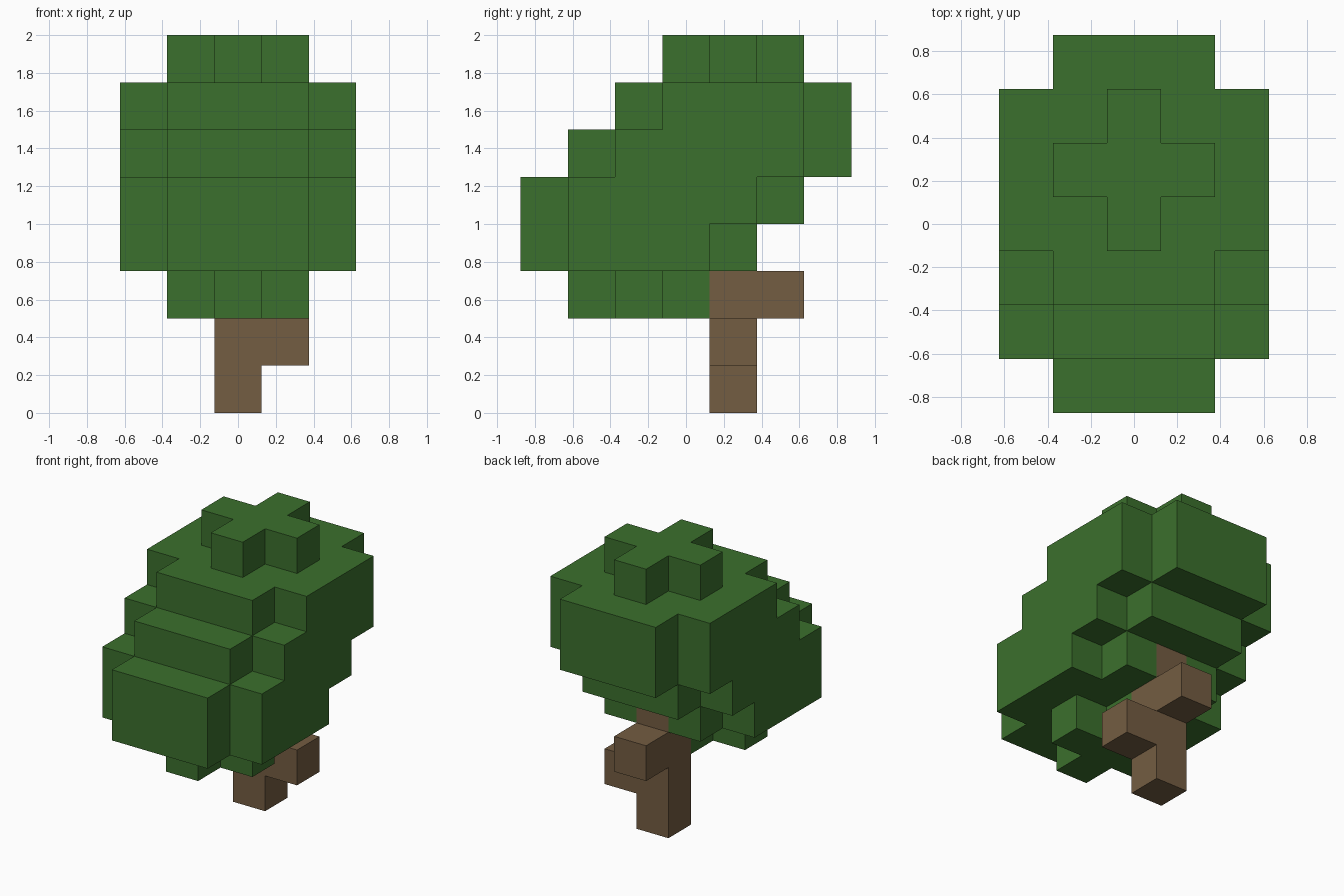
import bpy
import bmesh
from mathutils import Vector

CELL = 0.25

cube = bpy.data.objects.get("Cube")
if cube:
    bpy.data.objects.remove(cube, do_unlink=True)


def make_material(name, rgb):
    mat = bpy.data.materials.new(name)
    mat.use_nodes = True
    mat.diffuse_color = (*rgb, 1)
    mat.node_tree.nodes["Principled BSDF"].inputs["Base Color"].default_value = (*rgb, 1)
    return mat


def disc(y, z):
    """Five-wide square layer with its corners left out."""
    return {(i, y + j, z) for i in range(-2, 3) for j in range(-2, 3)
            if abs(i) + abs(j) < 4}


def plus(y, z):
    """Three-wide cross layer."""
    return {(i, y + j, z) for i in range(-1, 2) for j in range(-1, 2)
            if abs(i) + abs(j) < 2}


def build_blocks(name, cells, solid, mat):
    """Mesh of the block faces not covered by any neighbouring block."""
    bm = bmesh.new()
    for cell in sorted(cells):
        centre = Vector(cell) + Vector((0, 0, 0.5))
        for axis in range(3):
            for sign in (-1, 1):
                normal = Vector((0, 0, 0))
                normal[axis] = sign
                if tuple(int(c + n) for c, n in zip(cell, normal)) in solid:
                    continue
                u = Vector((0, 0, 0))
                u[(axis + 1) % 3] = 0.5
                v = normal.cross(u)
                mid = centre + normal / 2
                corners = (mid - u - v, mid + u - v, mid + u + v, mid - u + v)
                bm.faces.new([bm.verts.new(p * CELL) for p in corners])
    bmesh.ops.remove_doubles(bm, verts=bm.verts, dist=0.001)
    mesh = bpy.data.meshes.new(name)
    bm.to_mesh(mesh)
    bm.free()
    mesh.materials.append(mat)
    obj = bpy.data.objects.new(name, mesh)
    bpy.context.collection.objects.link(obj)
    return obj


# Trunk column with a stub to the left and a stub to the back
trunk = {(0, 1, z) for z in range(4)} | {(1, 1, 1), (0, 2, 2)}

# Leaning crown: three rounded clumps, each stepping back and up
crown = set()
for step in range(-1, 2):
    base = step + 3
    crown |= plus(step, base) | disc(step, base + 1)
    crown |= disc(step, base + 2) | plus(step, base + 3)
crown -= trunk

solid = trunk | crown
build_blocks("trunk", trunk, solid, make_material("bark brown", (0.174, 0.109, 0.054)))
build_blocks("leaf_crown", crown, solid, make_material("leaf green", (0.044, 0.162, 0.026)))
